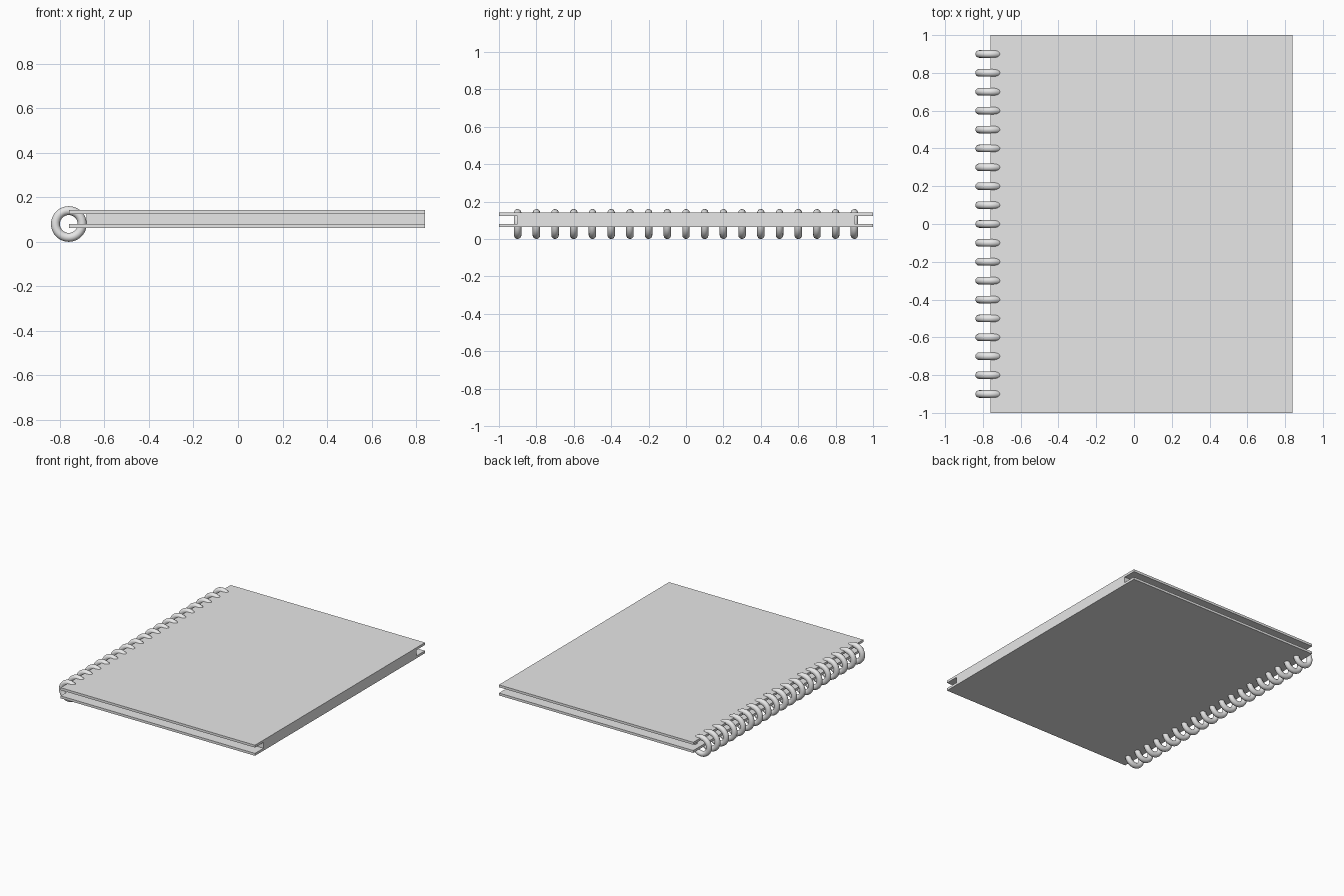
import bpy

if "Cube" in bpy.data.objects:
    bpy.data.objects.remove(bpy.data.objects["Cube"])

grey = bpy.data.materials.new("plain grey")
grey.diffuse_color = (0.8, 0.8, 0.8, 1)
grey.use_nodes = True
grey.node_tree.nodes["Principled BSDF"].inputs["Base Color"].default_value = grey.diffuse_color


def block(name, x0, x1, half_y, z0, z1):
    bpy.ops.mesh.primitive_cube_add(size=1, location=((x0 + x1) / 2, 0, (z0 + z1) / 2))
    ob = bpy.context.object
    ob.name = name
    ob.scale = (x1 - x0, 2 * half_y, z1 - z0)
    bpy.ops.object.transform_apply(location=False, rotation=False, scale=True)
    ob.data.materials.append(grey)


# covers and the shorter paper block between them
block("back_cover", -0.76, 0.84, 1.0, 0.063, 0.081)
block("front_cover", -0.76, 0.84, 1.0, 0.124, 0.142)
block("pages", -0.68, 0.84, 0.9, 0.081, 0.124)

# binding rings along the spine
for i in range(19):
    bpy.ops.mesh.primitive_torus_add(
        major_radius=0.06, minor_radius=0.02, major_segments=48, minor_segments=16,
        location=(-0.76, -0.9 + 0.1 * i, 0.08), rotation=(1.5707963, 0, 0))
    ring = bpy.context.object
    ring.name = "binding_ring_%02d" % (i + 1)
    ring.data.materials.append(grey)
    bpy.ops.object.shade_smooth()
